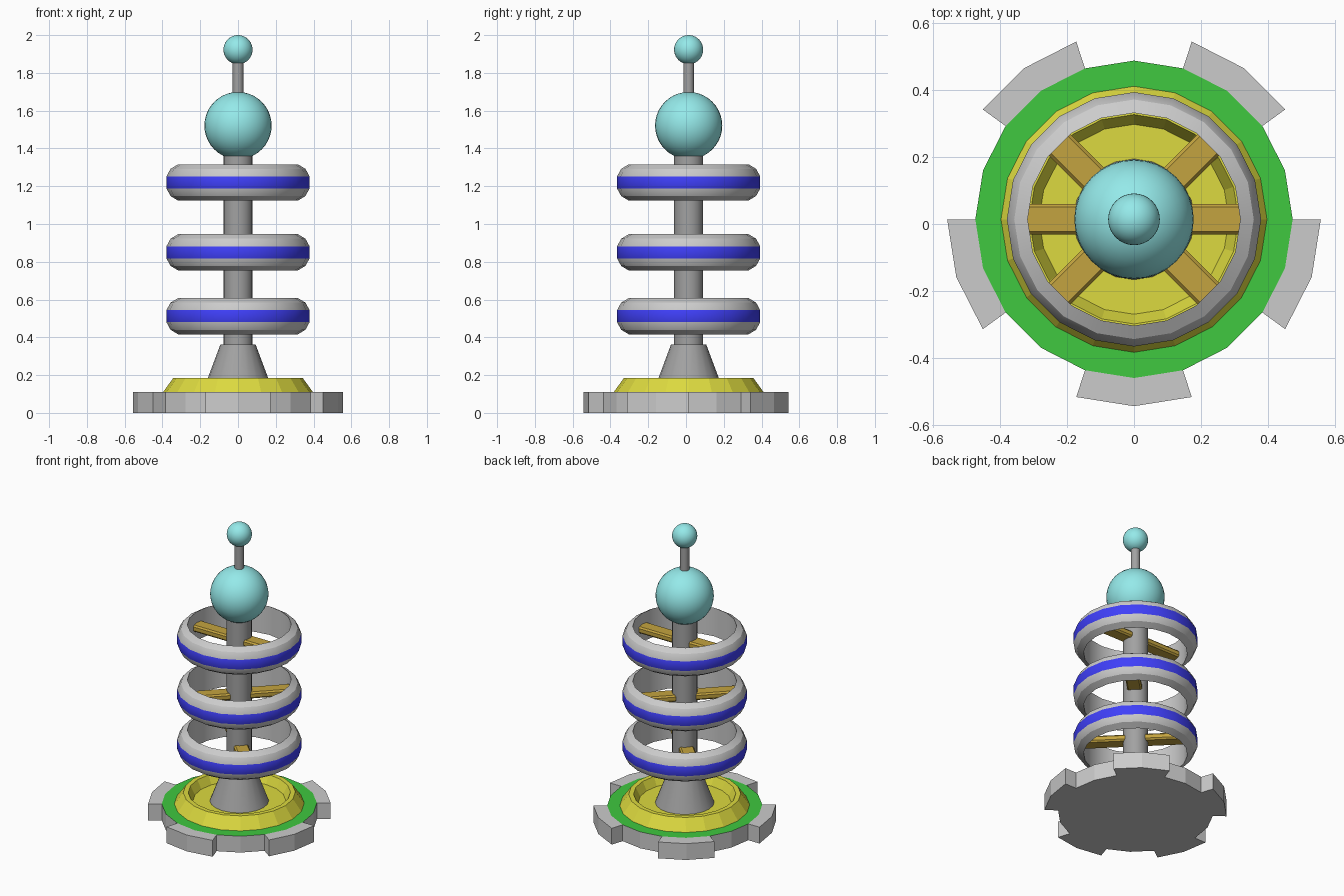
import bpy, bmesh
from math import sin, cos, pi, radians
from mathutils import Matrix

if "Cube" in bpy.data.objects:
    bpy.data.objects.remove(bpy.data.objects["Cube"])

CY = 0.014   # the vertical axis sits slightly behind the middle
SIDES = 20


def material(name, rgb):
    m = bpy.data.materials.new(name)
    m.diffuse_color = (*rgb, 1)
    m.use_nodes = True
    m.node_tree.nodes["Principled BSDF"].inputs["Base Color"].default_value = m.diffuse_color
    return m


GREY = material("grey", (0.8, 0.8, 0.8))
DARK = material("dark_grey", (0.36, 0.36, 0.36))
GREEN = material("green", (0.05, 0.58, 0.05))
YELLOW = material("yellow", (0.72, 0.70, 0.05))
BLUE = material("blue", (0.05, 0.05, 0.95))
TEAL = material("teal", (0.30, 0.82, 0.82))
BROWN = material("brown", (0.55, 0.37, 0.05))


def finish(bm, name, mats, smooth=True, normals=True):
    if normals:
        bmesh.ops.recalc_face_normals(bm, faces=bm.faces)
    me = bpy.data.meshes.new(name)
    bm.to_mesh(me)
    bm.free()
    for m in mats:
        me.materials.append(m)
    if smooth:
        me.shade_smooth()
        me.set_sharp_from_angle(angle=radians(30))
    ob = bpy.data.objects.new(name, me)
    ob.location.y = CY
    bpy.context.collection.objects.link(ob)
    return ob


def lathe(name, profile, mats, slots=None, loop=False, smooth=True):
    """Revolve (radius, height) points; slots gives the material per segment."""
    bm = bmesh.new()
    rings = []
    for r, z in profile:
        if r == 0:
            rings.append([bm.verts.new((0, 0, z))] * SIDES)
        else:
            rings.append([bm.verts.new((r * cos(2 * pi * i / SIDES), r * sin(2 * pi * i / SIDES), z))
                          for i in range(SIDES)])
    count = len(rings) if loop else len(rings) - 1
    for s in range(count):
        a, b = rings[s], rings[(s + 1) % len(rings)]
        for i in range(SIDES):
            j = (i + 1) % SIDES
            f = bm.faces.new(list(dict.fromkeys((a[i], a[j], b[j], b[i]))))
            f.material_index = slots[s] if slots else 0
    return finish(bm, name, mats, smooth)


def prism(name, outline, depth, mat, matrix=Matrix()):
    """Extrude an XY outline along Z, then place it with a matrix."""
    bm = bmesh.new()
    face = bm.faces.new([bm.verts.new((x, y, 0)) for x, y in outline])
    ext = bmesh.ops.extrude_face_region(bm, geom=[face])
    bmesh.ops.translate(bm, vec=(0, 0, depth),
                        verts=[v for v in ext["geom"] if isinstance(v, bmesh.types.BMVert)])
    bm.transform(matrix)
    return finish(bm, name, [mat], smooth=False)


def ball(name, radius, z):
    bm = bmesh.new()
    bmesh.ops.create_uvsphere(bm, u_segments=32, v_segments=20, radius=radius,
                              matrix=Matrix.Translation((0, 0, z)))
    return finish(bm, name, [TEAL])


# Base disc with green top, and five tabs around it
lathe("base_disc", [(0, 0), (0.473, 0), (0.473, 0.11), (0, 0.11)],
      [GREY, GREEN], slots=[0, 0, 1], smooth=False)
for k in range(5):
    mid = -18 + 72 * k
    outline = [(r * cos(radians(mid + d)), r * sin(radians(mid + d)))
               for r, d in ((0.473, -18), (0.557, -18), (0.557, 0), (0.557, 18), (0.473, 18), (0.473, 0))]
    prism(f"base_tab_{k + 1}", outline, 0.11, GREY)

# Yellow dish
lathe("dish", [(0, 0.105), (0.40, 0.105), (0.342, 0.186), (0.312, 0.186), (0.283, 0.13), (0, 0.13)],
      [YELLOW], smooth=False)

# Central column: cone foot, pole and thin rod
lathe("cone_foot", [(0, 0.125), (0.182, 0.125), (0.093, 0.363), (0, 0.363)], [DARK])
lathe("pole", [(0, 0.355), (0.077, 0.355), (0.077, 1.39), (0, 1.39)], [DARK])
lathe("rod", [(0, 1.67), (0.028, 1.67), (0.028, 1.87), (0, 1.87)], [DARK])

# Rings with a blue band, each carried by one crossbar
band = [(0.317, -0.096), (0.357, -0.072), (0.379, -0.032), (0.379, 0.032), (0.357, 0.072), (0.317, 0.096)]
bar = [(-0.022, -0.036), (-0.012, -0.045), (0.012, -0.045), (0.022, -0.036),
       (0.022, 0.036), (0.012, 0.045), (-0.012, 0.045), (-0.022, 0.036)]
for label, z, angle in (("lower", 0.512, 135), ("middle", 0.85, 45), ("upper", 1.22, 0)):
    lathe(f"{label}_ring", [(r, z + h) for r, h in band], [GREY, BLUE],
          slots=[0, 0, 1, 0, 0, 0], loop=True)
    place = (Matrix.Translation((0, 0, z)) @ Matrix.Rotation(radians(angle), 4, 'Z')
             @ Matrix.Rotation(pi / 2, 4, 'Y') @ Matrix.Translation((0, 0, -0.318)))
    prism(f"{label}_crossbar", bar, 0.636, BROWN, place)

# Balls on top
ball("large_ball", 0.178, 1.521)
ball("small_ball", 0.077, 1.923)
